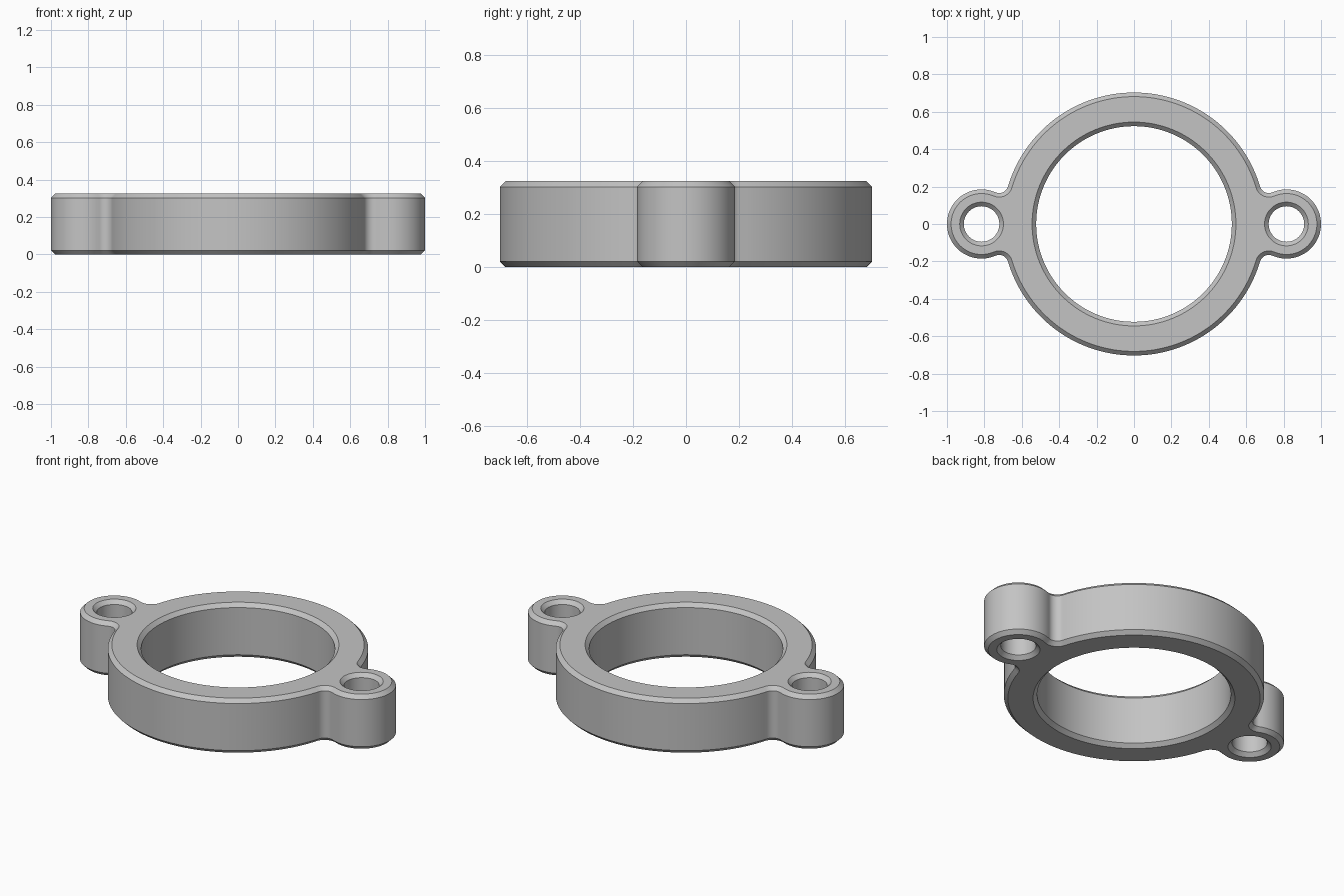
import bpy, bmesh
from math import atan2, cos, sin, sqrt, pi

if "Cube" in bpy.data.objects:
    bpy.data.objects.remove(bpy.data.objects["Cube"], do_unlink=True)

HEIGHT, CHAMFER = 0.325, 0.022
RING_R, BORE_R = 0.703, 0.523
EAR_X, EAR_R, HOLE_R = 0.815, 0.185, 0.095
FILLET = 0.05


def arc(cx, cy, r, start, end, n):
    """Arc points without the end point."""
    return [(cx + r * cos(start + (end - start) * i / n),
             cy + r * sin(start + (end - start) * i / n)) for i in range(n)]


# Fillet centre, tangent to the ring and the ear
FX = ((RING_R + FILLET) ** 2 + EAR_X ** 2 - (EAR_R + FILLET) ** 2) / (2 * EAR_X)
FY = sqrt((RING_R + FILLET) ** 2 - FX ** 2)
RING_A, EAR_A = atan2(FY, FX), atan2(FY, FX - EAR_X)


def outline(inset):
    """Outer contour of the ring with two filleted ears."""
    f = FILLET + inset
    half = arc(EAR_X, 0, EAR_R - inset, -EAR_A, EAR_A, 48)
    half += arc(FX, FY, f, EAR_A + pi, RING_A + pi, 14)
    half += arc(0, 0, RING_R - inset, RING_A, pi - RING_A, 80)
    half += arc(-FX, FY, f, -RING_A, -EAR_A, 14)
    return half + [(-x, -y) for x, y in half]


def hole(cx, r, n):
    return lambda inset: arc(cx, 0, r - inset, 0, 2 * pi, n)


def add_wall(bm, contour, c):
    """Chamfered wall; returns its bottom and top rim edges."""
    levels = [(0, c), (CHAMFER, 0), (HEIGHT - CHAMFER, 0), (HEIGHT, c)]
    loops = [[bm.verts.new((x, y, z)) for x, y in contour(i)] for z, i in levels]
    n = len(loops[0])
    for low, high in zip(loops, loops[1:]):
        for i in range(n):
            j = (i + 1) % n
            bm.faces.new((low[i], low[j], high[j], high[i]))
    return [[bm.edges.get((lp[i], lp[(i + 1) % n])) for i in range(n)]
            for lp in (loops[0], loops[-1])]


# Flange body: outer wall, main bore, and two bolt holes
bm = bmesh.new()
rims = [add_wall(bm, outline, CHAMFER),
        add_wall(bm, hole(0, BORE_R, 128), -CHAMFER),
        add_wall(bm, hole(EAR_X, HOLE_R, 48), -CHAMFER),
        add_wall(bm, hole(-EAR_X, HOLE_R, 48), -CHAMFER)]

# Flat bottom and top faces
for side in (0, 1):
    edges = [e for rim in rims for e in rim[side]]
    bmesh.ops.triangle_fill(bm, use_beauty=True, use_dissolve=False, edges=edges)
bmesh.ops.recalc_face_normals(bm, faces=bm.faces[:])

mesh = bpy.data.meshes.new("eared_ring")
bm.to_mesh(mesh)
bm.free()
ring = bpy.data.objects.new("eared_ring", mesh)
bpy.context.collection.objects.link(ring)

# Plain grey metal
grey = bpy.data.materials.new("grey")
grey.use_nodes = True
colour = (0.55, 0.55, 0.55, 1)
grey.diffuse_color = colour
grey.node_tree.nodes["Principled BSDF"].inputs["Base Color"].default_value = colour
mesh.materials.append(grey)

bpy.ops.object.select_all(action="DESELECT")
ring.select_set(True)
bpy.context.view_layer.objects.active = ring
bpy.ops.object.shade_smooth_by_angle(angle=pi / 6)
